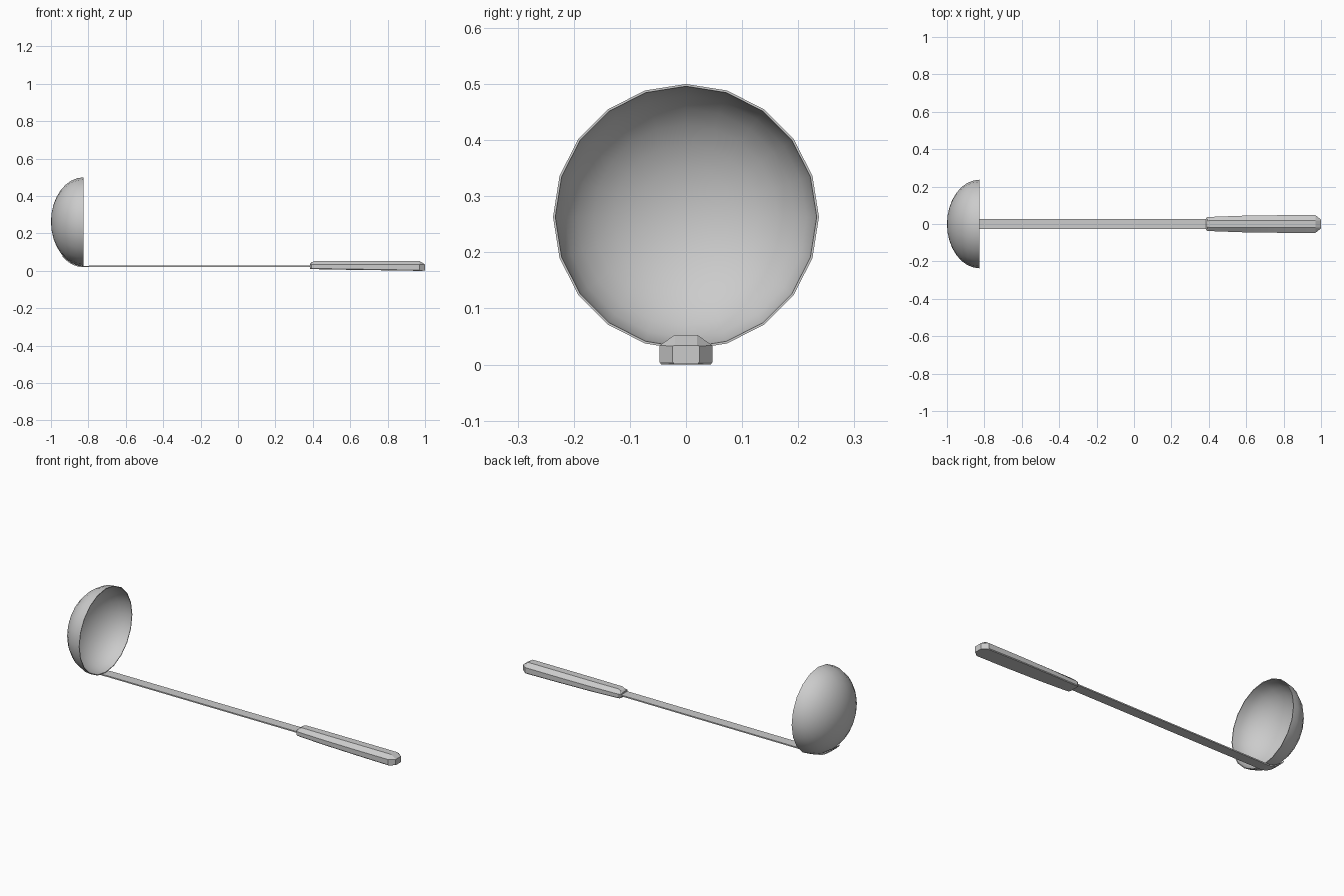
import bpy, bmesh
from math import sin, cos, pi, radians

if "Cube" in bpy.data.objects:
    bpy.data.objects.remove(bpy.data.objects["Cube"])


def make_object(name, bm, angle=30):
    bmesh.ops.recalc_face_normals(bm, faces=bm.faces[:])
    mesh = bpy.data.meshes.new(name)
    bm.to_mesh(mesh)
    bm.free()
    obj = bpy.data.objects.new(name, mesh)
    bpy.context.collection.objects.link(obj)
    bpy.ops.object.select_all(action='DESELECT')
    obj.select_set(True)
    bpy.context.view_layer.objects.active = obj
    bpy.ops.object.shade_smooth_by_angle(angle=radians(angle))
    return obj


def loft(name, sections, angle=30):
    """Skin a closed solid through equally sized cross-sections."""
    bm = bmesh.new()
    rings = [[bm.verts.new(p) for p in s] for s in sections]
    n = len(rings[0])
    for a, b in zip(rings, rings[1:]):
        for i in range(n):
            j = (i + 1) % n
            bm.faces.new((a[i], a[j], b[j], b[i]))
    bm.faces.new(rings[0])
    bm.faces.new(rings[-1])
    return make_object(name, bm, angle)


# Bowl: thin-walled half ellipsoid opening towards +x
RIM_X, MID_Z, RADIUS, DEPTH = -0.825, 0.263, 0.237, 0.175
SIDES, STEPS, WALL = 20, 8, 0.004


def bowl_rings(bm, radius, depth):
    rings = []
    for k in range(STEPS):
        t = pi / 2 * k / STEPS
        rings.append([bm.verts.new((RIM_X - depth * sin(t),
                                    radius * cos(t) * sin(2 * pi * i / SIDES),
                                    MID_Z + radius * cos(t) * cos(2 * pi * i / SIDES)))
                      for i in range(SIDES)])
    pole = bm.verts.new((RIM_X - depth, 0, MID_Z))
    for i in range(SIDES):
        j = (i + 1) % SIDES
        for a, b in zip(rings, rings[1:]):
            bm.faces.new((a[i], a[j], b[j], b[i]))
        bm.faces.new((rings[-1][i], rings[-1][j], pole))
    return rings[0]


bm = bmesh.new()
outer = bowl_rings(bm, RADIUS, DEPTH)
inner = bowl_rings(bm, RADIUS - WALL, DEPTH - WALL)
for i in range(SIDES):
    j = (i + 1) % SIDES
    bm.faces.new((outer[i], outer[j], inner[j], inner[i]))
make_object("bowl", bm, 40)

# Stem: flat strip that hugs the underside of the bowl, then runs straight
HALF_WIDTH, THICK = 0.028, 0.007
path = []
for deg in (40, 32, 24, 16, 8):
    t = radians(deg)
    path.append((RIM_X - DEPTH * sin(t), MID_Z - RADIUS * cos(t)))
path += [(RIM_X, 0.0265), (-0.79, 0.0275), (0.45, 0.0285)]
stem_sections = []
for x, z in path:
    low = z - THICK
    stem_sections.append([(x, -HALF_WIDTH, low), (x, HALF_WIDTH, low),
                          (x, HALF_WIDTH, z), (x, -HALF_WIDTH, z)])
loft("stem", stem_sections)

# Grip: flat-bottomed bar with chamfered top and tapered ends
# x, half width, half width of top, bottom, shoulder, top
grip_stations = [
    (0.385, 0.030, 0.015, 0.011, 0.034, 0.037),
    (0.392, 0.037, 0.017, 0.010, 0.034, 0.045),
    (0.410, 0.038, 0.018, 0.009, 0.034, 0.053),
    (0.570, 0.044, 0.020, 0.006, 0.034, 0.053),
    (0.780, 0.047, 0.020, 0.003, 0.034, 0.053),
    (0.970, 0.047, 0.020, 0.000, 0.034, 0.053),
    (1.000, 0.024, 0.020, 0.001, 0.033, 0.034),
]
grip_sections = []
for x, w, tw, bottom, shoulder, top in grip_stations:
    half = [(w - 0.003, bottom), (w, bottom + 0.004), (w, shoulder), (tw, top)]
    grip_sections.append([(x, y, z) for y, z in half]
                         + [(x, -y, z) for y, z in reversed(half)])
loft("grip", grip_sections, 20)
